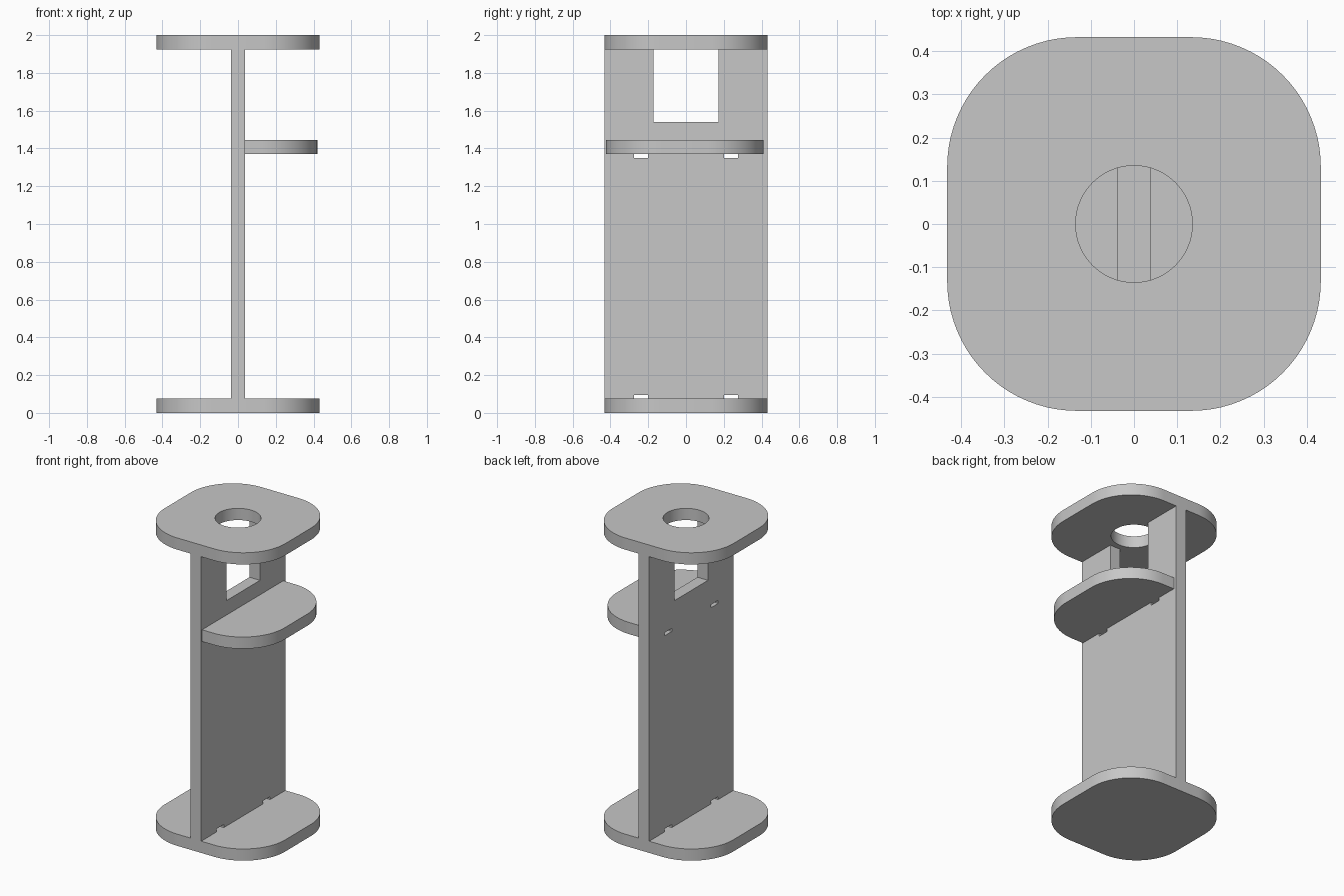
import bpy
import bmesh
import math

if "Cube" in bpy.data.objects:
    bpy.data.objects.remove(bpy.data.objects["Cube"], do_unlink=True)

HALF = 0.432      # half width of the end plates and panel
THICK = 0.076     # board thickness
HEIGHT = 2.0
RADIUS = 0.3      # corner rounding

grey = bpy.data.materials.new("light_grey")
grey.use_nodes = True
grey.diffuse_color = (0.57, 0.57, 0.57, 1)
grey.node_tree.nodes["Principled BSDF"].inputs["Base Color"].default_value = grey.diffuse_color


def arc(cx, cy, r, start, sweep, steps):
    """Points along a circular arc, angles in degrees."""
    return [(cx + r * math.cos(math.radians(start + sweep * i / steps)),
             cy + r * math.sin(math.radians(start + sweep * i / steps)))
            for i in range(steps + 1)]


def slab(name, outline, z0, z1):
    """Extrude a flat outline from z0 up to z1."""
    bm = bmesh.new()
    face = bm.faces.new([bm.verts.new((x, y, z0)) for x, y in outline])
    top = bmesh.ops.extrude_face_region(bm, geom=[face])["geom"]
    verts = [v for v in top if isinstance(v, bmesh.types.BMVert)]
    bmesh.ops.translate(bm, vec=(0, 0, z1 - z0), verts=verts)
    bmesh.ops.recalc_face_normals(bm, faces=bm.faces)
    mesh = bpy.data.meshes.new(name)
    bm.to_mesh(mesh)
    bm.free()
    mesh.materials.append(grey)
    obj = bpy.data.objects.new(name, mesh)
    bpy.context.collection.objects.link(obj)
    return obj


def rect(x0, x1, y0, y1):
    return [(x0, y0), (x1, y0), (x1, y1), (x0, y1)]


def activate(obj):
    bpy.ops.object.select_all(action="DESELECT")
    obj.select_set(True)
    bpy.context.view_layer.objects.active = obj


def cut(obj, cutter):
    """Subtract the cutter and discard it."""
    mod = obj.modifiers.new("cut", "BOOLEAN")
    mod.operation = "DIFFERENCE"
    mod.solver = "EXACT"
    mod.object = cutter
    activate(obj)
    bpy.ops.object.modifier_apply(modifier=mod.name)
    bpy.data.objects.remove(cutter, do_unlink=True)


def smooth(obj):
    activate(obj)
    bpy.ops.object.shade_smooth_by_angle(angle=math.radians(30))


# Rounded end plates
c = HALF - RADIUS
plate_outline = []
for sx, sy, start in ((1, 1, 0), (-1, 1, 90), (-1, -1, 180), (1, -1, 270)):
    plate_outline += arc(sx * c, sy * c, RADIUS, start, 90, 20)
base_plate = slab("base_plate", plate_outline, 0, THICK)
top_plate = slab("top_plate", plate_outline, HEIGHT - THICK, HEIGHT)

# Round hole through the top plate
cut(top_plate, slab("hole_cutter", arc(0, 0, 0.135, 0, 360, 64)[:-1], 1.8, 2.1))

# Upright panel with an open window under the top plate
panel = slab("upright_panel", rect(-THICK / 2, THICK / 2, -HALF, HALF),
             THICK, HEIGHT - THICK)
cut(panel, slab("window_cutter", rect(-0.1, 0.1, -0.172, 0.172), 1.54, 1.97))

# Narrow joint slots above the base and below the shelf
for y in (-0.238, 0.238):
    for z0, z1 in ((0.05, 0.096), (1.35, 1.37)):
        cut(panel, slab("slot_cutter", rect(-0.1, 0.1, y - 0.038, y + 0.038), z0, z1))

# Side shelf with rounded outer corners
y0, y1, x1 = -0.423, 0.41, 0.42
shelf_outline = [(THICK / 2, y0)]
shelf_outline += arc(x1 - RADIUS, y0 + RADIUS, RADIUS, -90, 90, 20)
shelf_outline += arc(x1 - RADIUS, y1 - RADIUS, RADIUS, 0, 90, 20)
shelf_outline += [(THICK / 2, y1)]
shelf = slab("side_shelf", shelf_outline, 1.37, 1.37 + THICK)

for part in (base_plate, top_plate, shelf):
    smooth(part)
